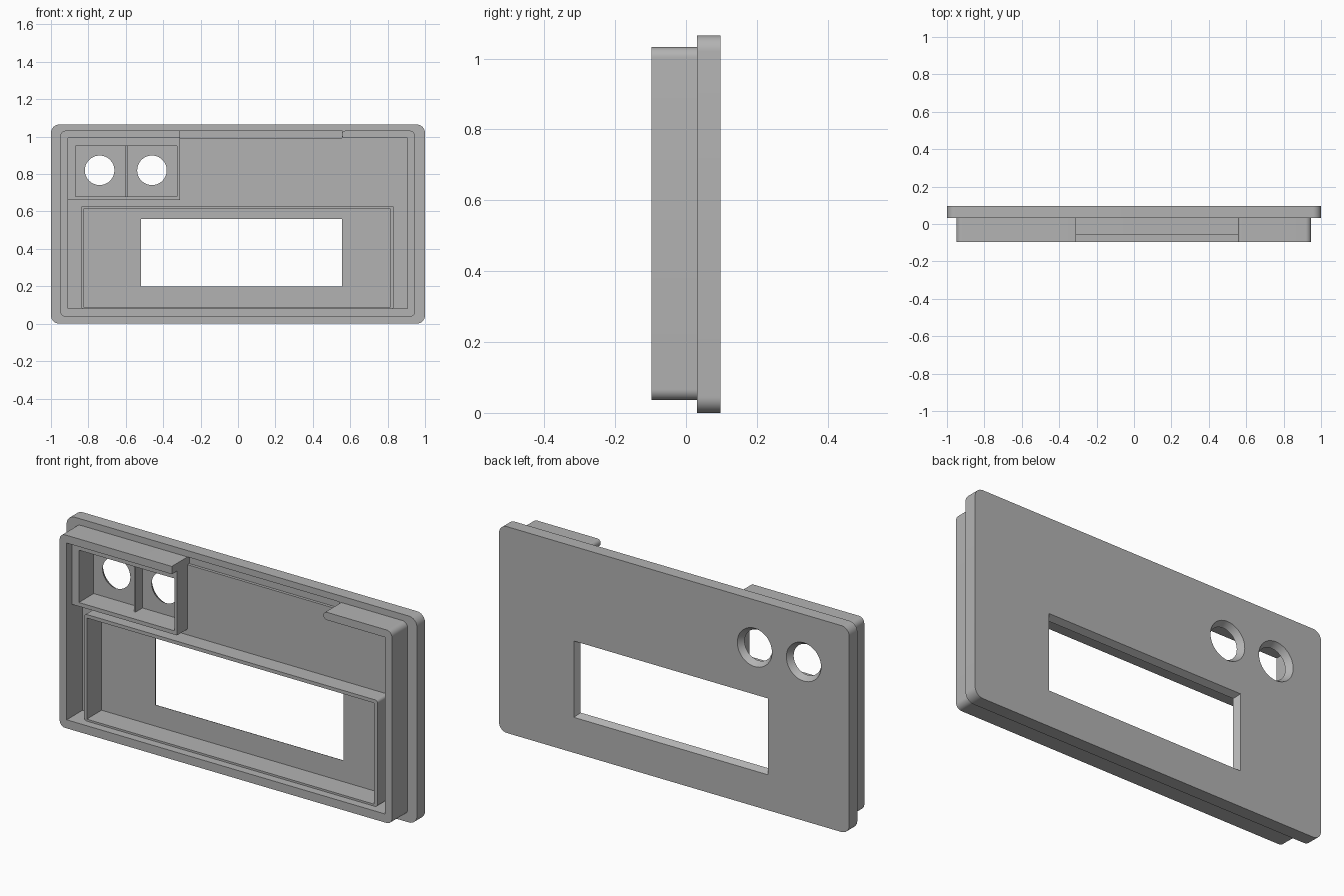
import bpy, bmesh, math

if "Cube" in bpy.data.objects:
    bpy.data.objects.remove(bpy.data.objects["Cube"])

grey = bpy.data.materials.new("plain_grey")
grey.use_nodes = True
grey.diffuse_color = (0.45, 0.45, 0.45, 1)
grey.node_tree.nodes["Principled BSDF"].inputs["Base Color"].default_value = (0.45, 0.45, 0.45, 1)

FRONT, STEP, POCKET, BACK = -0.097, 0.031, 0.066, 0.097   # depth levels
RIM = FRONT + 0.042                                      # front of inner frames


def rounded_rect(x0, x1, z0, z1, r=0.0, steps=8):
    if r == 0:
        return [(x0, z0), (x1, z0), (x1, z1), (x0, z1)]
    pts = []
    corners = [(x1 - r, z1 - r), (x0 + r, z1 - r), (x0 + r, z0 + r), (x1 - r, z0 + r)]
    for q, (cx, cz) in enumerate(corners):
        for i in range(steps + 1):
            a = math.pi / 2 * (q + i / steps)
            pts.append((cx + r * math.cos(a), cz + r * math.sin(a)))
    return pts


def circle(cx, cz, r, n=48):
    return [(cx + r * math.cos(2 * math.pi * i / n), cz + r * math.sin(2 * math.pi * i / n))
            for i in range(n)]


def prism(name, front, y0, y1, back=None):
    """Solid between a front outline at y0 and a back outline at y1."""
    bm = bmesh.new()
    a = [bm.verts.new((x, y0, z)) for x, z in front]
    b = [bm.verts.new((x, y1, z)) for x, z in (back or front)]
    bm.faces.new(a)
    bm.faces.new(b[::-1])
    for i in range(len(a)):
        j = (i + 1) % len(a)
        bm.faces.new((a[i], b[i], b[j], a[j]))
    bmesh.ops.recalc_face_normals(bm, faces=bm.faces)
    mesh = bpy.data.meshes.new(name)
    bm.to_mesh(mesh)
    bm.free()
    mesh.materials.append(grey)
    ob = bpy.data.objects.new(name, mesh)
    bpy.context.collection.objects.link(ob)
    return ob


def activate(ob):
    bpy.ops.object.select_all(action='DESELECT')
    ob.select_set(True)
    bpy.context.view_layer.objects.active = ob


def cut(ob, *cutters):
    for c in cutters:
        c.hide_render = True
        mod = ob.modifiers.new("cut", 'BOOLEAN')
        mod.operation, mod.solver, mod.object = 'DIFFERENCE', 'EXACT', c
        activate(ob)
        bpy.ops.object.modifier_apply(modifier=mod.name)
        bpy.data.objects.remove(c)


def flared(outline_front, outline_back):
    """Cutter that widens towards the back face, running slightly past both sides."""
    grow = 0.1
    ext = [(bx + (bx - fx) * grow, bz + (bz - fz) * grow)
           for (fx, fz), (bx, bz) in zip(outline_front, outline_back)]
    inn = [(fx - (bx - fx) * grow, fz - (bz - fz) * grow)
           for (fx, fz), (bx, bz) in zip(outline_front, outline_back)]
    d = (BACK - POCKET) * grow
    return prism("cutter", inn, POCKET - d, BACK + d, ext)


# Inner openings shared by the plate pockets and the raised frames
screen_in = rounded_rect(-0.825, 0.815, 0.09, 0.612)
cells = [rounded_rect(-0.87, -0.602, 0.68, 0.95), rounded_rect(-0.592, -0.325, 0.68, 0.95)]
box_in = rounded_rect(-0.87, -0.325, 0.68, 0.95)

# Face plate with pockets, flared window, flared round holes and a shallow groove
plate = prism("face_plate", rounded_rect(-1, 1, 0, 1.065, 0.045), STEP, BACK)
cut(plate,
    prism("cutter", screen_in, 0, POCKET),
    prism("cutter", box_in, 0, POCKET),
    prism("cutter", rounded_rect(-0.31, 0.555, 0.992, 1.032), 0, STEP + 0.015),
    flared(rounded_rect(-0.518, 0.555, 0.2, 0.56), rounded_rect(-0.535, 0.572, 0.183, 0.577)))
for cx in (-0.74, -0.46):
    cut(plate, flared(circle(cx, 0.82, 0.079), circle(cx, 0.82, 0.099)))

# Outer rim wall with the gap along its top
rim = prism("rim_wall", rounded_rect(-0.95, 0.947, 0.036, 1.032, 0.03), FRONT, STEP)
cut(rim,
    prism("cutter", rounded_rect(-0.91, 0.907, 0.08, 0.992), FRONT - 0.1, STEP + 0.1),
    prism("cutter", rounded_rect(-0.31, 0.575, 0.9, 1.2), FRONT - 0.1, STEP + 0.1))
rim_end = prism("rim_rounded_end", circle(0.575, 1.012, 0.02, 24), FRONT, STEP)

# Screen frame
frame = prism("screen_frame", rounded_rect(-0.84, 0.835, 0.08, 0.63, 0.015), RIM, STEP)
cut(frame, prism("cutter", screen_in, RIM - 0.1, STEP + 0.1))

# Sensor box around the two holes, with a low divider
box = prism("sensor_box", rounded_rect(-0.91, -0.31, 0.66, 0.992), RIM, STEP)
cut(box, prism("cutter", box_in, RIM - 0.1, STEP + 0.1))
divider = prism("sensor_divider", rounded_rect(-0.602, -0.592, 0.68, 0.95), 0.01, POCKET)

for ob in (plate, rim, rim_end, frame, box, divider):
    activate(ob)
    bpy.ops.object.shade_smooth_by_angle(angle=math.radians(30))
